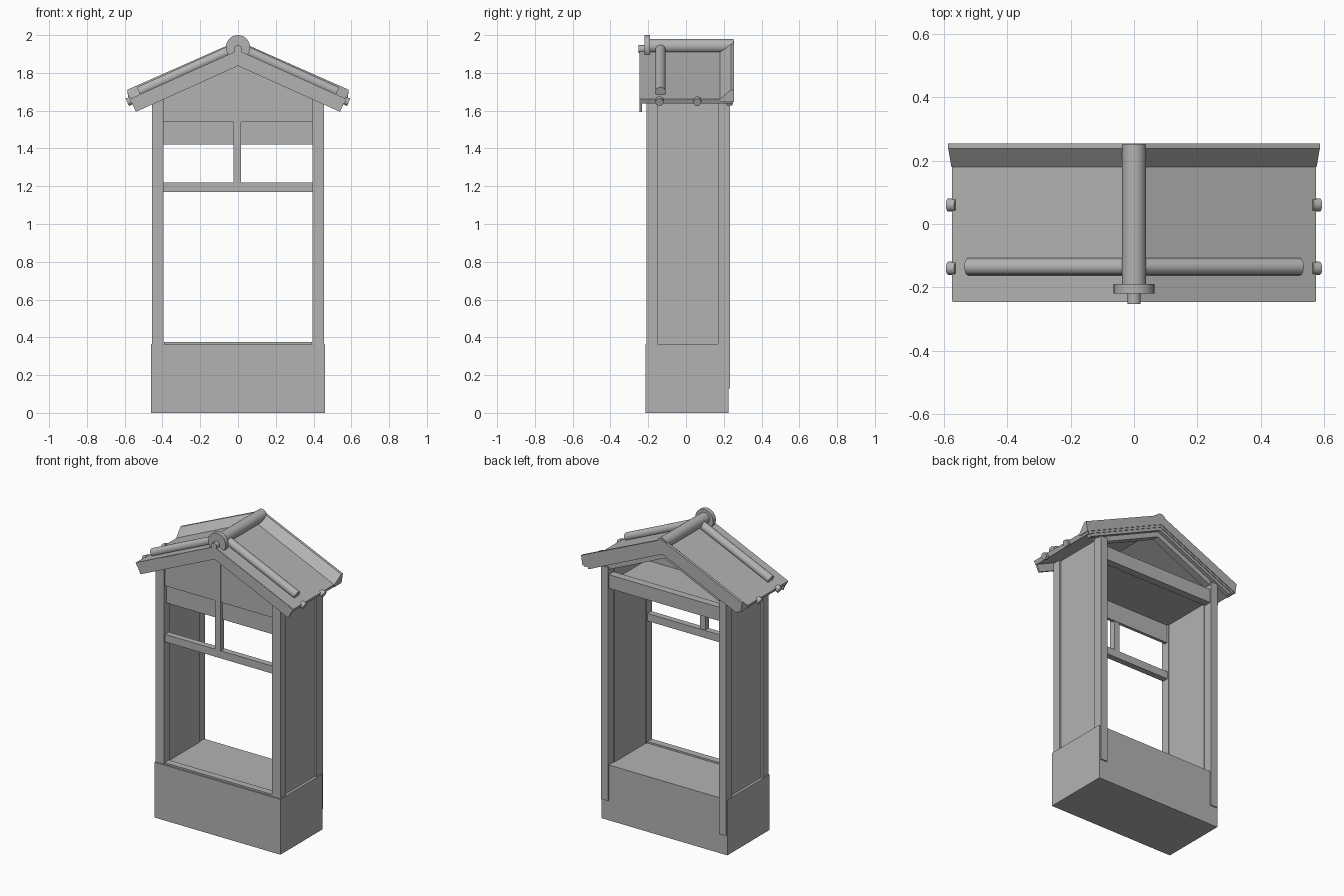
import bpy, bmesh, math
from mathutils import Vector

cube = bpy.data.objects.get("Cube")
if cube:
    bpy.data.objects.remove(cube)

grey = bpy.data.materials.new("plain_grey")
grey.use_nodes = True
COLOUR = (0.45, 0.45, 0.45, 1)
grey.diffuse_color = COLOUR
grey.node_tree.nodes["Principled BSDF"].inputs["Base Color"].default_value = COLOUR

PITCH = 0.45      # roof fall per unit of x
RIDGE = 1.92      # height of the roof surface at the ridge


def roof_z(x, lift=0.0):
    return RIDGE + lift - PITCH * x


def finish(name, bm, smooth=False):
    bmesh.ops.recalc_face_normals(bm, faces=bm.faces)
    mesh = bpy.data.meshes.new(name)
    bm.to_mesh(mesh)
    bm.free()
    mesh.materials.append(grey)
    obj = bpy.data.objects.new(name, mesh)
    bpy.context.collection.objects.link(obj)
    if smooth:
        bpy.ops.object.select_all(action='DESELECT')
        obj.select_set(True)
        bpy.context.view_layer.objects.active = obj
        bpy.ops.object.shade_smooth_by_angle(angle=math.radians(40))
    return obj


def mirrored(obj):
    mod = obj.modifiers.new("mirror", 'MIRROR')
    mod.use_axis[0] = True
    return obj


def loft(name, start, end):
    """Solid between two matching outlines."""
    bm = bmesh.new()
    a = [bm.verts.new(p) for p in start]
    b = [bm.verts.new(p) for p in end]
    bm.faces.new(a)
    bm.faces.new(b)
    for i in range(len(a)):
        j = (i + 1) % len(a)
        bm.faces.new((a[i], a[j], b[j], b[i]))
    return finish(name, bm)


def slab(name, outline, y0, y1):
    """Outline in x and z, extruded along y."""
    return loft(name, [(x, y0, z) for x, z in outline], [(x, y1, z) for x, z in outline])


def box(name, x0, x1, y0, y1, z0, z1):
    return slab(name, [(x0, z0), (x1, z0), (x1, z1), (x0, z1)], y0, y1)


def rod(name, start, end, radius, sides=24):
    start, end = Vector(start), Vector(end)
    axis = end - start
    bm = bmesh.new()
    bmesh.ops.create_cone(bm, cap_ends=True, segments=sides, radius1=radius,
                          radius2=radius, depth=axis.length)
    bm.transform(axis.to_track_quat('Z', 'Y').to_matrix().to_4x4())
    bmesh.ops.translate(bm, vec=(start + end) / 2, verts=bm.verts)
    return finish(name, bm, True)


def pitched(name, x0, x1, y0, y1, low, high, lean=0.0):
    """Mirrored sloping board; lean squares its outer end to the slope."""
    outline = [(x0, roof_z(x0, low)), (x1 - lean, roof_z(x1 - lean, low)),
               (x1, roof_z(x1, high)), (x0, roof_z(x0, high))]
    return mirrored(slab(name, outline, y0, y1))


# Base and frame
box("base", -0.46, 0.46, -0.215, 0.226, 0, 0.365)
box("front_sill", -0.392, 0.392, -0.205, -0.16, 0.36, 0.376)
mirrored(box("front_post", 0.394, 0.455, -0.208, -0.15, 0.36, 1.67))
mirrored(box("back_post", 0.405, 0.455, 0.17, 0.234, 0.13, 1.67))
mirrored(box("side_wall", 0.4, 0.442, -0.155, 0.175, 0.36, 1.67))

# Front window bars and gable
box("window_crossbar", -0.396, 0.396, -0.2, -0.16, 1.17, 1.22)
box("window_mullion", -0.025, 0.015, -0.206, -0.165, 1.215, 1.84)
box("window_valance", -0.396, 0.396, -0.182, -0.162, 1.42, 1.56)
slab("front_gable", [(-0.398, 1.54), (0.398, 1.54), (0.398, roof_z(0.398, -0.02)),
                     (0, roof_z(0, -0.02)), (-0.398, roof_z(0.398, -0.02))], -0.2, -0.16)

# Ceiling, back lintel and open back gable
box("ceiling", -0.41, 0.41, -0.165, 0.18, 1.54, 1.57)
box("back_lintel", -0.408, 0.408, 0.175, 0.226, 1.53, 1.62)
pitched("back_rafter", 0, 0.45, 0.175, 0.222, -0.085, -0.02)

# Roof
pitched("roof_slab", 0, 0.575, -0.245, 0.25, -0.03, 0, 0.012)
pitched("front_bargeboard", 0, 0.57, -0.246, -0.234, -0.083, -0.004, 0.03)
pitched("back_edge_board", 0, 0.56, 0.215, 0.245, -0.05, -0.01, 0.02)


# Raised tile trim along the back roof edge
def trim_section(x):
    section = [(0.18, 0.0), (0.238, 0.05), (0.255, 0.05), (0.255, -0.015), (0.18, -0.015)]
    return [(x + 0.2 * max(h, 0) if x else 0, y, roof_z(x, h)) for y, h in section]


mirrored(loft("back_edge_tile", trim_section(0), trim_section(0.577)))

# Round roof tiles
mirrored(rod("slope_tile", (0.02, -0.135, roof_z(0.02, 0.016)),
             (0.525, -0.135, roof_z(0.525, 0.016)), 0.027))
for name, y in (("front_eave_cap", -0.14), ("back_eave_cap", 0.06)):
    mirrored(rod(name, (0.56, y, roof_z(0.56, -0.012)), (0.586, y, roof_z(0.586, -0.012)), 0.021))
rod("ridge_tile", (0, -0.2, 1.942), (0, 0.252, 1.942), 0.038)
rod("ridge_end_disc", (0, -0.22, 1.936), (0, -0.19, 1.936), 0.064, 32)
rod("ridge_end_plug", (0, -0.252, 1.926), (0, -0.21, 1.926), 0.021)
